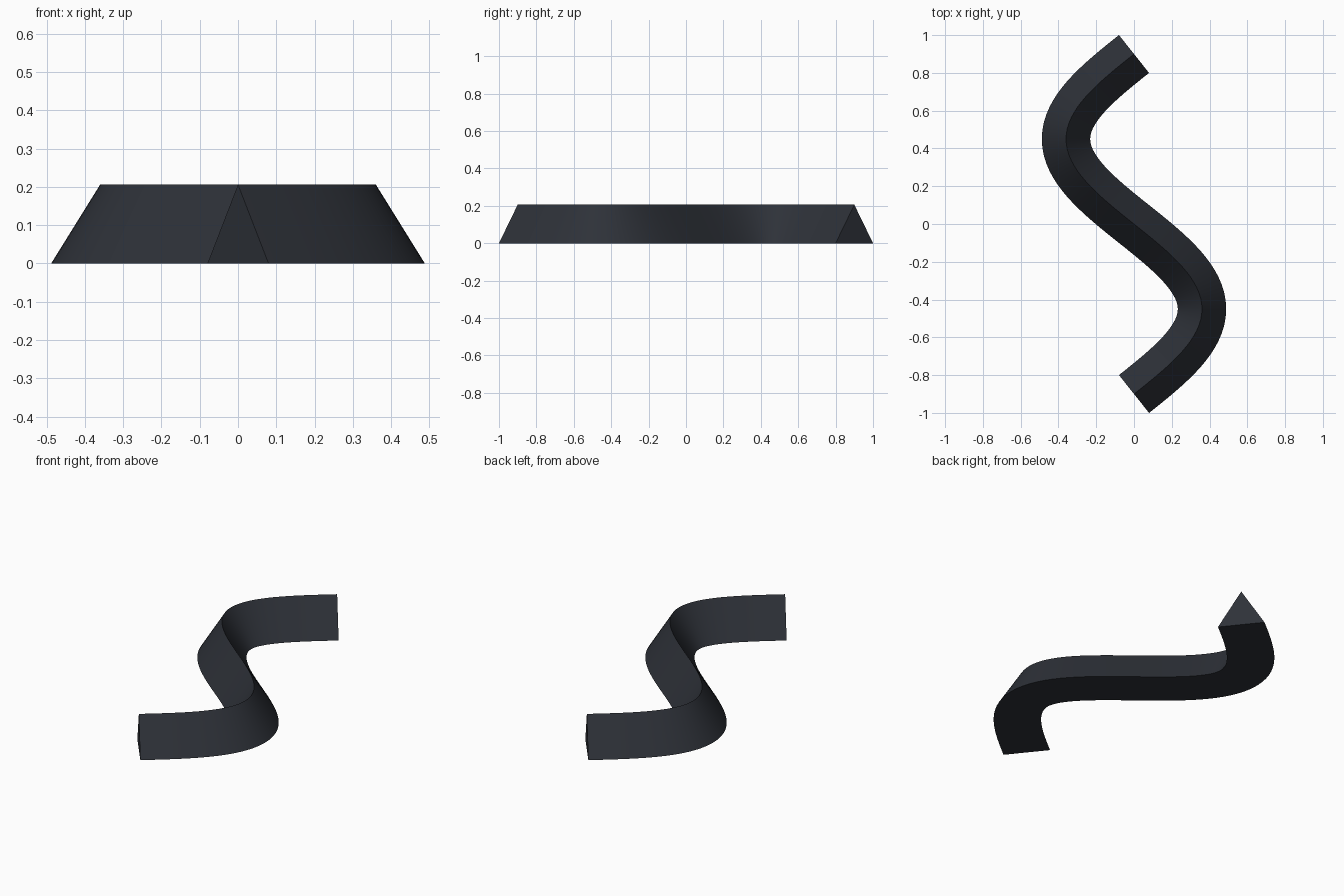
import bpy, bmesh, math
from mathutils import Vector

if "Cube" in bpy.data.objects:
    bpy.data.objects.remove(bpy.data.objects["Cube"])

AMP, HALF_LEN = 0.36, 0.9        # sine path of the ridge
HALF_W, HEIGHT, STEPS = 0.128, 0.206, 64
K = math.pi / HALF_LEN

# Triangular profile swept along one full sine wave
bm = bmesh.new()
rings = []
for i in range(STEPS + 1):
    y = -HALF_LEN + 2 * HALF_LEN * i / STEPS
    centre = Vector((-AMP * math.sin(K * y), y, 0))
    tangent = Vector((-AMP * K * math.cos(K * y), 1, 0)).normalized()
    side = Vector((tangent.y, -tangent.x, 0)) * HALF_W
    points = (centre - side, centre + side, centre + Vector((0, 0, HEIGHT)))
    rings.append([bm.verts.new(p) for p in points])

for a, b in zip(rings, rings[1:]):
    for j in range(3):
        k = (j + 1) % 3
        bm.faces.new((a[j], a[k], b[k], b[j]))

# End caps
bm.faces.new(rings[0])
bm.faces.new(rings[-1])
bmesh.ops.recalc_face_normals(bm, faces=bm.faces)

mesh = bpy.data.meshes.new("wavy_prism")
bm.to_mesh(mesh)
bm.free()
obj = bpy.data.objects.new("wavy_prism", mesh)
bpy.context.collection.objects.link(obj)

# Dark slate colour
mat = bpy.data.materials.new("dark_slate")
mat.diffuse_color = (0.027, 0.031, 0.04, 1)
mat.use_nodes = True
mat.node_tree.nodes["Principled BSDF"].inputs["Base Color"].default_value = mat.diffuse_color
mesh.materials.append(mat)

# Smooth along the bends, crisp at the ridge and base edges
bpy.context.view_layer.objects.active = obj
obj.select_set(True)
bpy.ops.object.shade_smooth_by_angle(angle=math.radians(30))
